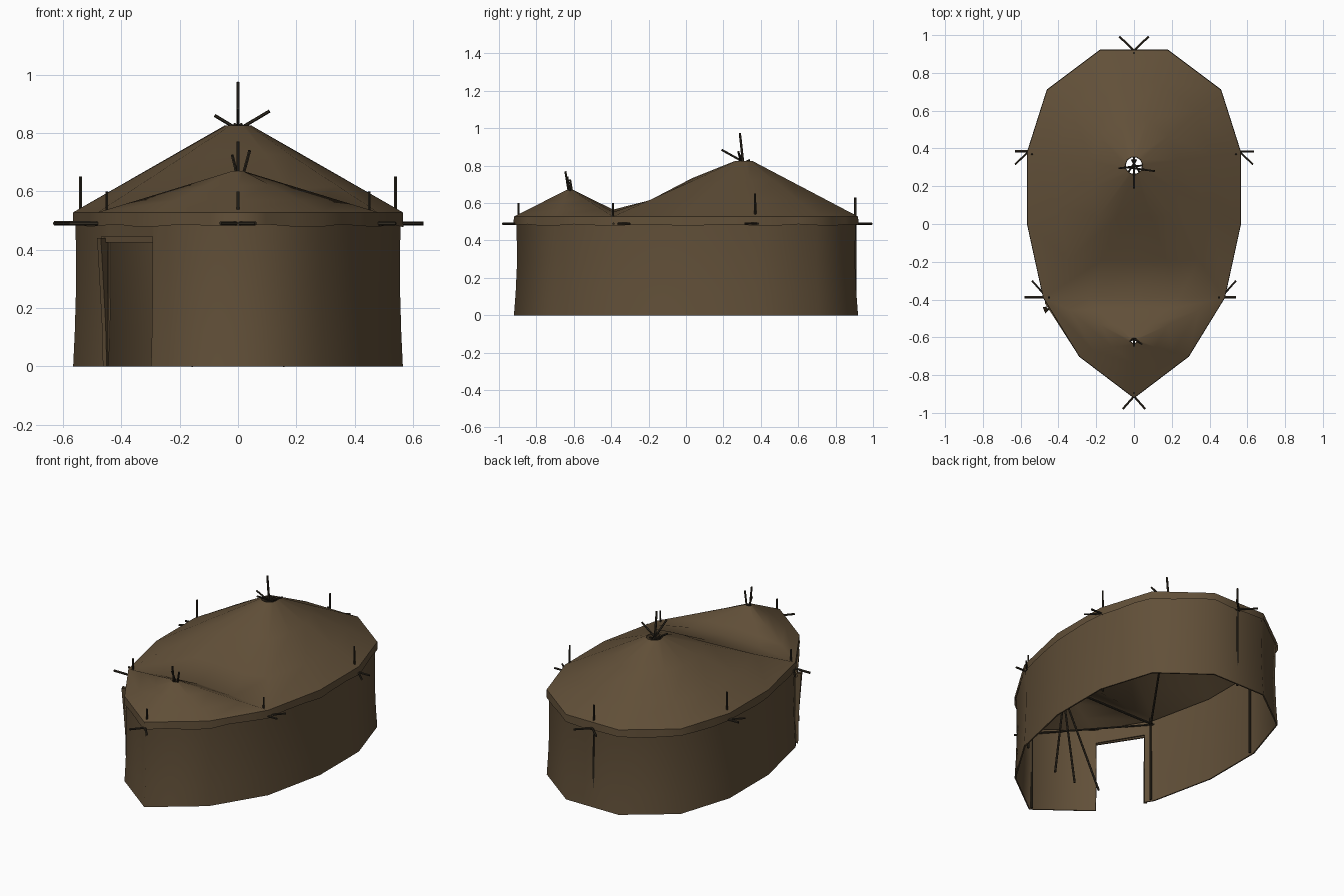
import bpy, bmesh, math
from mathutils import Vector

if "Cube" in bpy.data.objects:
    bpy.data.objects.remove(bpy.data.objects["Cube"])


def material(name, rgb):
    m = bpy.data.materials.new(name)
    m.diffuse_color = (*rgb, 1)
    m.use_nodes = True
    m.node_tree.nodes["Principled BSDF"].inputs["Base Color"].default_value = m.diffuse_color
    return m


HIDE = material("brown hide", (0.12, 0.079, 0.04))
WOOD = material("dark wood", (0.031, 0.024, 0.015))


def make(name, bm, mat, thick=0.0, angle=80):
    bmesh.ops.remove_doubles(bm, verts=bm.verts, dist=0.0005)
    bmesh.ops.recalc_face_normals(bm, faces=bm.faces)
    me = bpy.data.meshes.new(name)
    bm.to_mesh(me)
    bm.free()
    me.materials.append(mat)
    ob = bpy.data.objects.new(name, me)
    bpy.context.collection.objects.link(ob)
    bpy.ops.object.select_all(action='DESELECT')
    ob.select_set(True)
    bpy.context.view_layer.objects.active = ob
    if thick:
        s = ob.modifiers.new("thickness", 'SOLIDIFY')
        s.thickness = thick
        s.offset = -1
        bpy.ops.object.modifier_apply(modifier=s.name)
    bpy.ops.object.shade_smooth_by_angle(angle=math.radians(angle))
    return ob


def loft(bm, rows, skip=lambda r, i: False):
    """Quads between closed rings of points."""
    rings = [[bm.verts.new(p) for p in row] for row in rows]
    n = len(rows[0])
    for r in range(len(rings) - 1):
        for i in range(n):
            if not skip(r, i):
                j = (i + 1) % n
                bm.faces.new((rings[r][i], rings[r][j], rings[r + 1][j], rings[r + 1][i]))


def pole(name, a, b, r=0.0065):
    a, b = Vector(a), Vector(b)
    bm = bmesh.new()
    bmesh.ops.create_cone(bm, cap_ends=True, segments=6, radius1=r, radius2=r * 0.85,
                          depth=(b - a).length)
    bm.transform((b - a).to_track_quat('Z', 'Y').to_matrix().to_4x4())
    bmesh.ops.translate(bm, verts=bm.verts, vec=(a + b) / 2)
    return make(name, bm, WOOD, angle=50)


# Floor outline, counter-clockwise from the front tip
half = [(0.29, -0.70), (0.48, -0.39), (0.565, 0.0), (0.565, 0.38), (0.46, 0.71), (0.18, 0.92)]
outline = [(0, -0.92)] + half + [(-x, y) for x, y in reversed(half)]

# Wall, with the doorway left open in the front left side
door_a, door_b = (-0.45, -0.44), (-0.298, -0.688)
ring = outline[:-1] + [door_a, door_b, outline[-1]]
gap = ring.index(door_a)
levels = [(0, 1.0), (0.12, 0.99), (0.28, 0.982), (0.43, 0.984), (0.515, 0.988)]
bm = bmesh.new()
loft(bm, [[(x * s, y * s, z) for x, y in ring] for z, s in levels],
     lambda r, i: i == gap and r < 3)
make("wall", bm, HIDE, 0.008)

# Door flap, pulled aside at the left edge, and the rolled hem above the door
bm = bmesh.new()
flap = [[(-0.445, -0.435, z), (-0.462 - 0.02 * t, -0.465 - 0.02 * t, z),
         (-0.475 - 0.02 * t, -0.44, z)]
        for z, t in [(0.0, -0.6), (0.15, -0.4), (0.3, 0.0), (0.44, 0.4)]]
loft(bm, flap)
make("door_flap", bm, HIDE)
bm = bmesh.new()
loft(bm, [[(x, y + dy, z) for dy, z in [(-0.012, 0.425), (-0.012, 0.445), (0.006, 0.445), (0.006, 0.425)]]
          for x, y in [(-0.47, -0.41), (-0.292, -0.687)]])
make("door_hem", bm, HIDE)

# Roof: two fans of hide meeting in a valley, each with a smoke hole
EAVE = 0.528
valley = [(-0.24, -0.39, 0.552), (0, -0.39, 0.565), (0.24, -0.39, 0.552)]


def fan(bm, edge, top, hole, sag):
    top = Vector(top)
    rows = []
    for t in (0, 0.3, 0.65, 1):
        row = []
        for p in edge:
            p = Vector(p)
            d = Vector((p.x - top.x, p.y - top.y, 0)).normalized()
            q = p.lerp(top + d * hole, t)
            if p.y < -0.35 and abs(p.x) < 0.3 and t == 0.3:
                q.z -= sag
            row.append(q)
        rows.append(row)
    loft(bm, rows)


eave = [(x, y, EAVE) for x, y in outline]
bm = bmesh.new()
fan(bm, valley + eave[2:-2 + 1], (0, 0.31, 0.825), 0.047, 0.028)
fan(bm, valley[::-1] + eave[-2:] + eave[:3], (0, -0.62, 0.67), 0.018, 0.0)
# Skirt hanging over the wall top, with a wavy hem
hem = []
for i, (x, y) in enumerate(outline):
    x2, y2 = outline[(i + 1) % len(outline)]
    for k in range(3):
        hem.append((x + (x2 - x) * k / 3, y + (y2 - y) * k / 3))
skirt = bmesh.new()
loft(skirt, [[(x * 1.003, y * 1.003, 0.482 + 0.005 * math.sin(i * 1.9)) for i, (x, y) in enumerate(hem)],
             [(x, y, EAVE) for x, y in hem]])
make("roof", bm, HIDE, 0.006)
make("roof_skirt", skirt, HIDE)

# Upright posts along the wall
posts = [(0, -0.895, 0.60), (0, 0.905, 0.63)]
for s in (-1, 1):
    posts += [(s * 0.45, -0.39, 0.60), (s * 0.54, 0.37, 0.65)]
for i, (x, y, z) in enumerate(posts):
    pole(f"post_{i}", (x, y, 0), (x, y, z))

# Level beams that cross at the posts and stick out through the wall
Z = 0.49
for s in (-1, 1):
    side = "left" if s < 0 else "right"
    pole("front_beam_" + side, (-s * 0.06, -0.98, Z), (s * 0.54, -0.30, Z))
    pole("back_beam_" + side, (-s * 0.078, 0.993, Z), (s * 0.63, 0.315, Z))
pole("front_cross_beam", (-0.58, -0.388, Z), (0.54, -0.388, Z), 0.0075)
pole("middle_cross_beam", (-0.63, 0.384, Z), (0.635, 0.384, Z), 0.0075)

# Roof poles meeting in the large smoke hole
pole("roof_pole_left", (-0.54, 0.37, 0.49), (0.108, 0.28, 0.875))
pole("roof_pole_right", (0.54, 0.37, 0.49), (-0.08, 0.295, 0.86))
pole("roof_pole_back", (0, 0.9, 0.49), (0, 0.19, 0.885))
for s in (-1, 1):
    pole("roof_pole_front", (s * 0.45, -0.39, 0.48), (-s * 0.012, 0.34, 0.83))
pole("top_pole", (0, 0.31, 0.77), (0, 0.288, 0.975), 0.007)

# Tripod under the small smoke hole
pole("tripod_leg_left", (-0.16, -0.50, 0), (0.04, -0.635, 0.74))
pole("tripod_leg_right", (0.16, -0.50, 0), (-0.02, -0.62, 0.725))
pole("tripod_leg_front", (0, -0.52, 0), (0, -0.645, 0.77))
